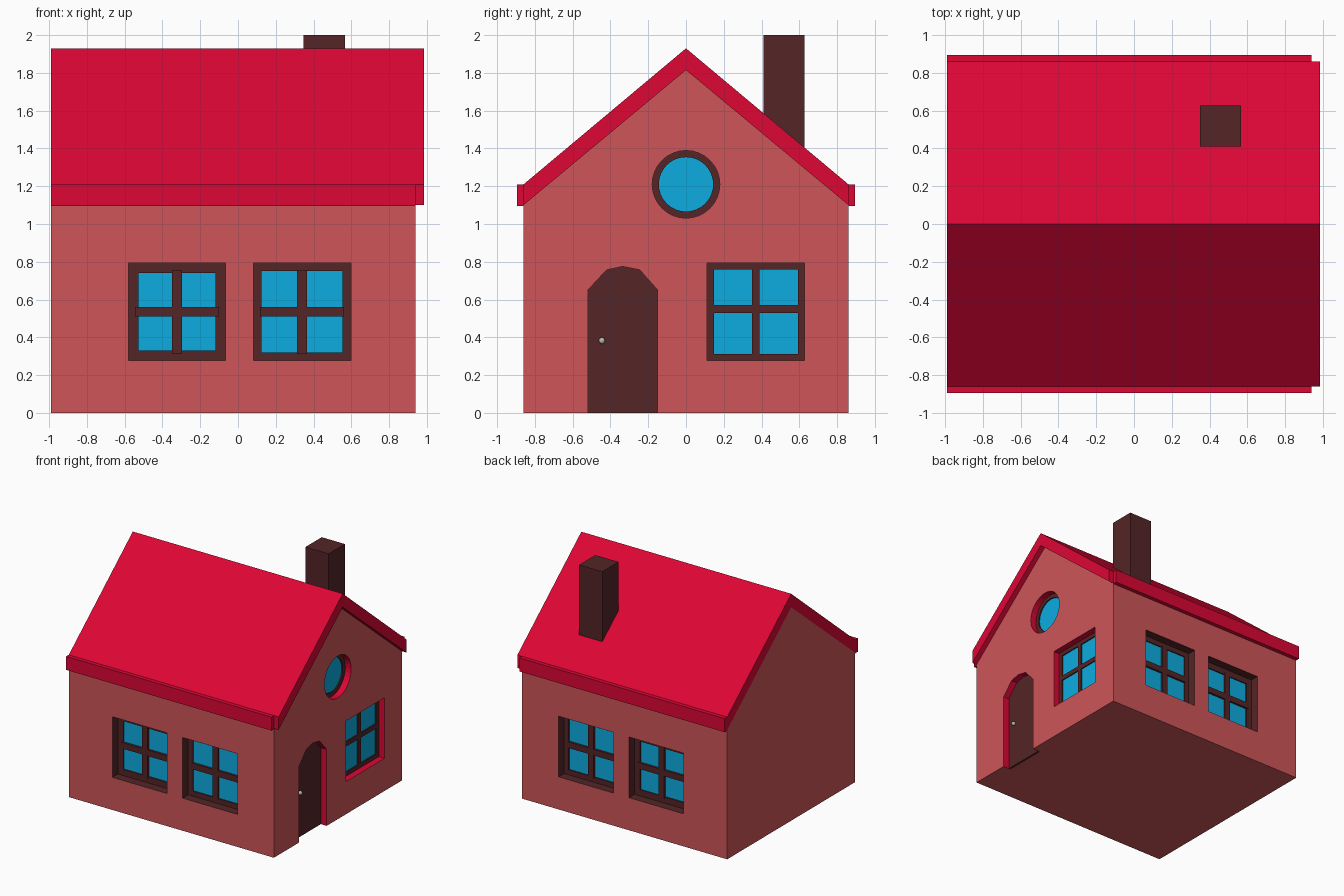
import bpy, bmesh, math

if "Cube" in bpy.data.objects:
    bpy.data.objects.remove(bpy.data.objects["Cube"])


def material(name, hex_rgb):
    lin = [(int(hex_rgb[i:i + 2], 16) / 255) ** 2.2 for i in (0, 2, 4)]
    m = bpy.data.materials.new(name)
    m.diffuse_color = (*lin, 1)
    m.use_nodes = True
    m.node_tree.nodes["Principled BSDF"].inputs["Base Color"].default_value = m.diffuse_color
    return m


WALL = material("wall", "CC5659")
ROOF = material("roof", "DC0F38")
DARK = material("dark_wood", "55292B")
GLASS = material("glass", "14ABE0")
METAL = material("metal", "B8B8B0")


def place(axis, p, d):
    """Profile point p=(horizontal, z) at depth d along the x or y axis."""
    return (d, p[0], p[1]) if axis == 'x' else (p[0], d, p[1])


def finish(name, bm, mat):
    bmesh.ops.recalc_face_normals(bm, faces=bm.faces)
    me = bpy.data.meshes.new(name)
    bm.to_mesh(me)
    bm.free()
    me.materials.append(mat)
    ob = bpy.data.objects.new(name, me)
    bpy.context.collection.objects.link(ob)
    return ob


def prism(name, pts, axis, a, b, mat):
    bm = bmesh.new()
    lo, hi = ([bm.verts.new(place(axis, p, d)) for p in pts] for d in (a, b))
    bm.faces.new(lo)
    bm.faces.new(hi)
    for i in range(len(pts)):
        j = (i + 1) % len(pts)
        bm.faces.new((lo[i], lo[j], hi[j], hi[i]))
    return finish(name, bm, mat)


def ring(name, outer, inner, axis, a, b, mat):
    bm = bmesh.new()
    loops = [[bm.verts.new(place(axis, p, d)) for p in pts]
             for pts, d in ((outer, a), (outer, b), (inner, b), (inner, a))]
    n = len(outer)
    for k in range(4):
        A, B = loops[k], loops[(k + 1) % 4]
        for i in range(n):
            j = (i + 1) % n
            bm.faces.new((A[i], A[j], B[j], B[i]))
    return finish(name, bm, mat)


def rect(u0, u1, z0, z1):
    return [(u0, z0), (u1, z0), (u1, z1), (u0, z1)]


def square(cu, cz, h):
    return rect(cu - h, cu + h, cz - h, cz + h)


def circle(cu, cz, r, n=32):
    return [(cu + r * math.cos(2 * math.pi * i / n),
             cz + r * math.sin(2 * math.pi * i / n)) for i in range(n)]


# House body: solid gabled block
X0, X1, Y, XR = -0.99, 0.94, 0.86, 0.985
body = prism("house_walls", [(-Y, 0), (Y, 0), (Y, 1.1), (0, 1.815), (-Y, 1.1)],
             'x', X0, X1, WALL)


def pocket(pts, axis, face, inward, depth, mat):
    """Cut a recess into the wall; the cutter's material colours the reveal."""
    cutter = prism("recess_cutter", pts, axis, face - inward * 0.1,
                   face + inward * depth, mat)
    cutter.hide_render = True
    mod = body.modifiers.new("recess", 'BOOLEAN')
    mod.operation, mod.solver, mod.object = 'DIFFERENCE', 'EXACT', cutter
    mod.material_mode = 'TRANSFER'
    bpy.context.view_layer.objects.active = body
    bpy.ops.object.modifier_apply(modifier=mod.name)
    bpy.data.objects.remove(cutter)


def window(name, axis, face, inward, cu, margin, depth, reveal, bar, bar_z, reach, proud):
    cz, h = 0.535, 0.258
    pocket(square(cu, cz, h), axis, face, inward, depth + 0.02, reveal)
    back = face + inward * (depth + 0.02)
    front = face + inward * depth
    ring(name + "_frame", square(cu, cz, h), square(cu, cz, h - margin),
         axis, back, front, DARK)
    prism(name + "_glass", square(cu, cz, h - margin), axis, back,
          front + inward * 0.01, GLASS)
    f = front - inward * proud
    prism(name + "_upright_bar", rect(cu - bar, cu + bar, cz - reach, cz + reach),
          axis, back, f, DARK)
    for s, side in ((-1, "left"), (1, "right")):
        u = sorted((cu + s * bar, cu + s * reach))
        prism(f"{name}_{side}_bar", rect(*u, bar_z - bar, bar_z + bar),
              axis, back, f, DARK)


# Two windows on the front wall, repeated on the back wall
for s, side in ((-1, "front"), (1, "back")):
    for cu, margin, lr in ((-0.323, 0.053, "left"), (0.339, 0.043, "right")):
        window(f"{side}_{lr}_window", 'y', s * Y, -s, cu, margin, 0.075,
               DARK, 0.026, 0.535, 0.222, 0.008)

# Gable wall: square window, round window, door
window("side_window", 'x', X1, -1, 0.37, 0.035, 0.055, ROOF, 0.02, 0.55, 0.223, 0)

outer, inner = circle(0, 1.21, 0.179), circle(0, 1.21, 0.144)
pocket(outer, 'x', X1, -1, 0.075, ROOF)
ring("round_window_frame", outer, inner, 'x', X1 - 0.075, X1 - 0.055, DARK)
prism("round_window_glass", inner, 'x', X1 - 0.075, X1 - 0.065, GLASS)

arch = [(-0.15, 0.65), (-0.245, 0.757), (-0.335, 0.775), (-0.42, 0.757), (-0.52, 0.65)]
pocket([(-0.52, -0.1), (-0.15, -0.1)] + arch, 'x', X1, -1, 0.075, ROOF)
prism("door", [(-0.52, 0), (-0.15, 0)] + arch, 'x', X1 - 0.075, X1 - 0.055, DARK)
bpy.ops.mesh.primitive_uv_sphere_add(segments=16, ring_count=8, radius=0.017,
                                     location=(X1 - 0.042, -0.445, 0.382))
knob = bpy.context.object
knob.name = "door_knob"
knob.data.materials.append(METAL)
bpy.ops.object.shade_smooth()

# Roof slab and eave boards
prism("roof", [(-Y, 1.1), (0, 1.815), (Y, 1.1), (Y, 1.21), (0, 1.93), (-Y, 1.21)],
      'x', X0, XR, ROOF)
for s, side in ((-1, "front"), (1, "back")):
    prism(side + "_eave_board", rect(X0, X1, 1.095, 1.21), 'y', s * Y, s * 0.895, ROOF)

# Chimney
prism("chimney", rect(0.348, 0.566, 1.33, 2.0), 'y', 0.41, 0.628, DARK)
